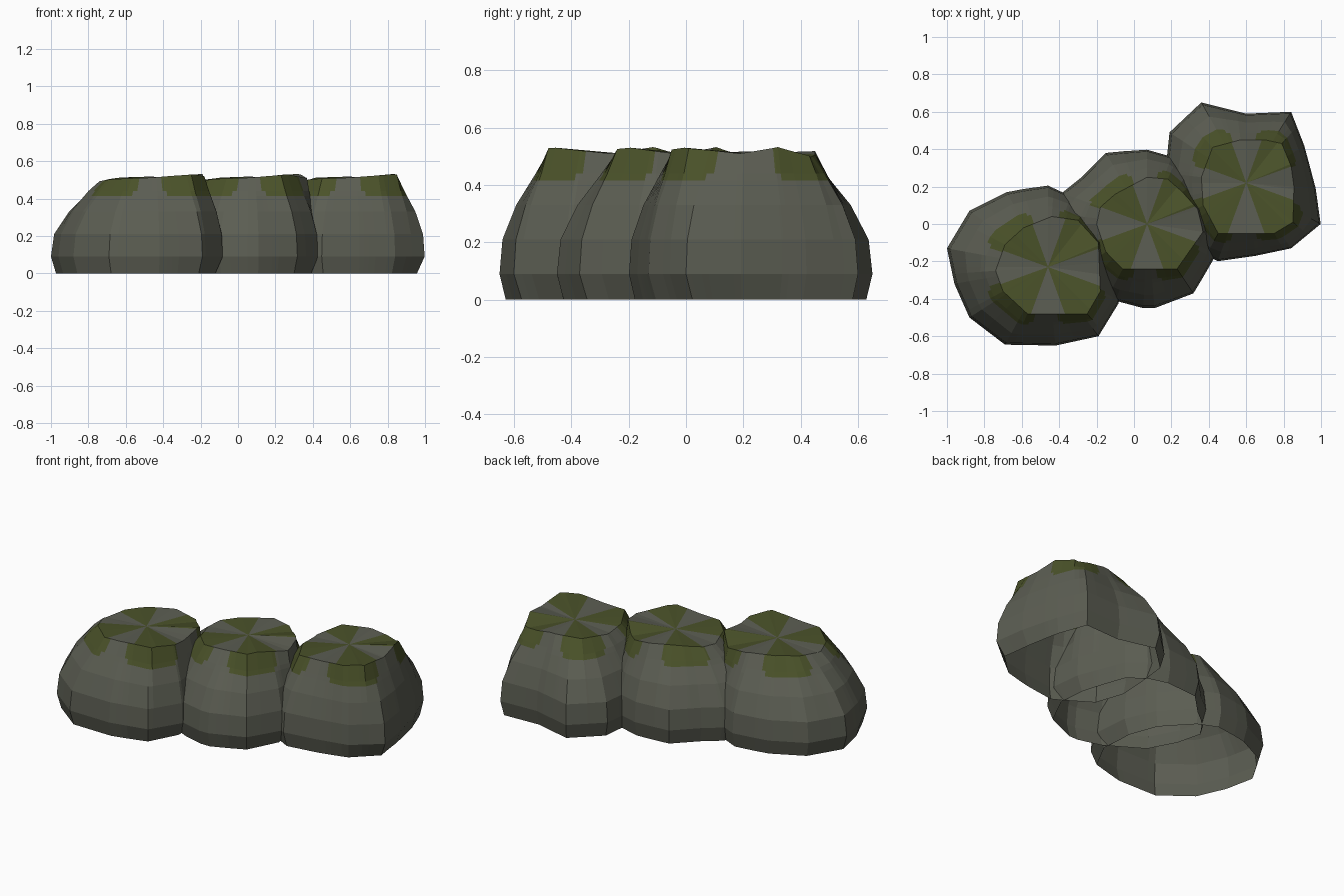
import bpy, bmesh
from math import atan2, cos, sin, radians, degrees
from mathutils import Vector

if "Cube" in bpy.data.objects:
    bpy.data.objects.remove(bpy.data.objects["Cube"])


def material(name, rgb):
    m = bpy.data.materials.new(name)
    m.diffuse_color = (*rgb, 1)
    m.use_nodes = True
    m.node_tree.nodes["Principled BSDF"].inputs["Base Color"].default_value = m.diffuse_color
    return m


STONE = material("grey stone", (0.105, 0.11, 0.085))
MOSS = material("green moss", (0.068, 0.083, 0.022))

# Side rings: height, blend from widest outline (0) to top rim (1), scale
SIDE = [(0.0, 0.0, 0.95), (0.09, 0.0, 1.0), (0.21, 0.06, 1.0), (0.33, 0.34, 1.0),
        (0.415, 0.65, 1.0), (0.44, 0.74, 1.0)]
# Rim height by azimuth: peaks and dips around the top
RIM = [(0, 0.513), (23, 0.532), (52, 0.497), (90, 0.518), (135, 0.512), (180, 0.492),
       (225, 0.505), (270, 0.512), (315, 0.53), (352, 0.51), (360, 0.513)]
# Moss patches: azimuth spans on the sides, and half width of the top wedges
PATCHES = [(19, 78), (108, 162), (198, 255), (281, 337)]
WEDGE = 25


def rim_height(a):
    for (a0, z0), (a1, z1) in zip(RIM, RIM[1:]):
        if a0 <= a <= a1:
            return z0 + (z1 - z0) * (a - a0) / (a1 - a0)


def azimuths(points, c):
    return [degrees(atan2(y - c[1], x - c[0])) % 360 for x, y in points]


def reach(points, c, a):
    """Distance from the centre to an outline in direction a (degrees)."""
    d = Vector((cos(radians(a)), sin(radians(a))))
    best = 0
    for i, p in enumerate(points):
        p0 = Vector(p) - Vector(c)
        e = Vector(points[(i + 1) % len(points)]) - Vector(c) - p0
        den = d.cross(e)
        if abs(den) < 1e-9:
            continue
        t, s = p0.cross(e) / den, p0.cross(d) / den
        if t > 0 and -1e-4 <= s <= 1 + 1e-4:
            best = max(best, t)
    return best


def in_patch(a, inset):
    return any(lo + inset < a < hi - inset for lo, hi in PATCHES)


def boulder(name, c, outline, rim):
    # Moss edges come first, then the corners of the outlines
    moss = [lo + o for lo, hi in PATCHES for o in (0, 4)]
    moss += [hi - o for lo, hi in PATCHES for o in (0, 4)]
    for k in (45, 135, 225, 315):
        for a in (k - WEDGE, k + WEDGE):
            if all(abs(a - b) > 0.5 for b in moss):
                moss.append(a)
    wanted = azimuths(outline, c) + azimuths(rim, c) + [a for a, _ in RIM[1:-1]]
    angles = sorted(moss)
    for a in sorted(wanted):
        if all(abs(a - b) > 1.5 for b in angles):
            angles.append(a)
    angles.sort()
    bm = bmesh.new()
    rings = []
    for z, blend, scale in SIDE + [(None, 1.0, 1.0)]:
        ring = []
        for a in angles:
            r = (reach(outline, c, a) * (1 - blend) + reach(rim, c, a) * blend) * scale
            if z == 0:  # deeper undercut towards the right
                r *= 1 - 0.06 * max(0, cos(radians(a + 18))) ** 4
            x, y = r * cos(radians(a)), r * sin(radians(a))
            h = rim_height(a) if z is None else z
            ring.append(bm.verts.new((c[0] + x, c[1] + y, h)))
        rings.append(ring)
    hub = bm.verts.new((*c, 0.51))
    n = len(angles)
    # Shell of side bands and top fan, open underneath
    for i in range(n):
        j = (i + 1) % n
        mid = (angles[i] + ((angles[j] - angles[i]) % 360) / 2) % 360
        for k in range(len(rings) - 1):
            f = bm.faces.new((rings[k][i], rings[k][j], rings[k + 1][j], rings[k + 1][i]))
            f.material_index = int((k == 5 and in_patch(mid, 0)) or (k == 4 and in_patch(mid, 4)))
        f = bm.faces.new((rings[-1][i], rings[-1][j], hub))
        f.material_index = int(abs(mid % 90 - 45) < WEDGE)
    me = bpy.data.meshes.new(name)
    bm.to_mesh(me)
    bm.free()
    me.materials.append(STONE)
    me.materials.append(MOSS)
    bpy.context.collection.objects.link(bpy.data.objects.new(name, me))


boulder("left_boulder", (-0.46, -0.23),
        [(-0.47, 0.21), (-0.68, 0.17), (-0.88, 0.07), (-1.0, -0.13), (-0.96, -0.32),
         (-0.88, -0.5), (-0.69, -0.645), (-0.42, -0.65), (-0.19, -0.6), (-0.08, -0.42),
         (-0.1, -0.2), (-0.18, -0.02), (-0.34, 0.15)],
        [(-0.44, 0.04), (-0.59, -0.02), (-0.69, -0.11), (-0.74, -0.25), (-0.7, -0.36),
         (-0.57, -0.48), (-0.25, -0.48), (-0.18, -0.36), (-0.19, -0.1), (-0.3, 0.02)])

boulder("middle_boulder", (0.07, 0.0),
        [(0.06, 0.4), (-0.15, 0.38), (-0.28, 0.25), (-0.38, 0.17), (-0.46, 0.06),
         (-0.42, -0.1), (-0.33, -0.27), (-0.1, -0.41), (0.05, -0.45), (0.11, -0.45),
         (0.32, -0.37), (0.43, -0.18), (0.41, 0.0), (0.3, 0.28), (0.2, 0.36)],
        [(0.07, 0.25), (-0.1, 0.16), (-0.18, 0.09), (-0.2, 0.0), (-0.15, -0.15),
         (-0.06, -0.24), (0.23, -0.24), (0.37, -0.04), (0.34, 0.08), (0.26, 0.17),
         (0.18, 0.24)])

boulder("right_boulder", (0.6, 0.22),
        [(0.36, 0.65), (0.6, 0.59), (0.84, 0.6), (0.91, 0.42), (0.97, 0.2), (0.998, 0.0),
         (0.84, -0.13), (0.65, -0.17), (0.44, -0.2), (0.22, -0.06), (0.16, 0.12),
         (0.17, 0.3), (0.19, 0.49)],
        [(0.57, 0.45), (0.42, 0.41), (0.36, 0.25), (0.37, 0.1), (0.45, -0.05),
         (0.75, -0.05), (0.85, 0.01), (0.855, 0.2), (0.84, 0.31), (0.79, 0.43), (0.7, 0.45)])
